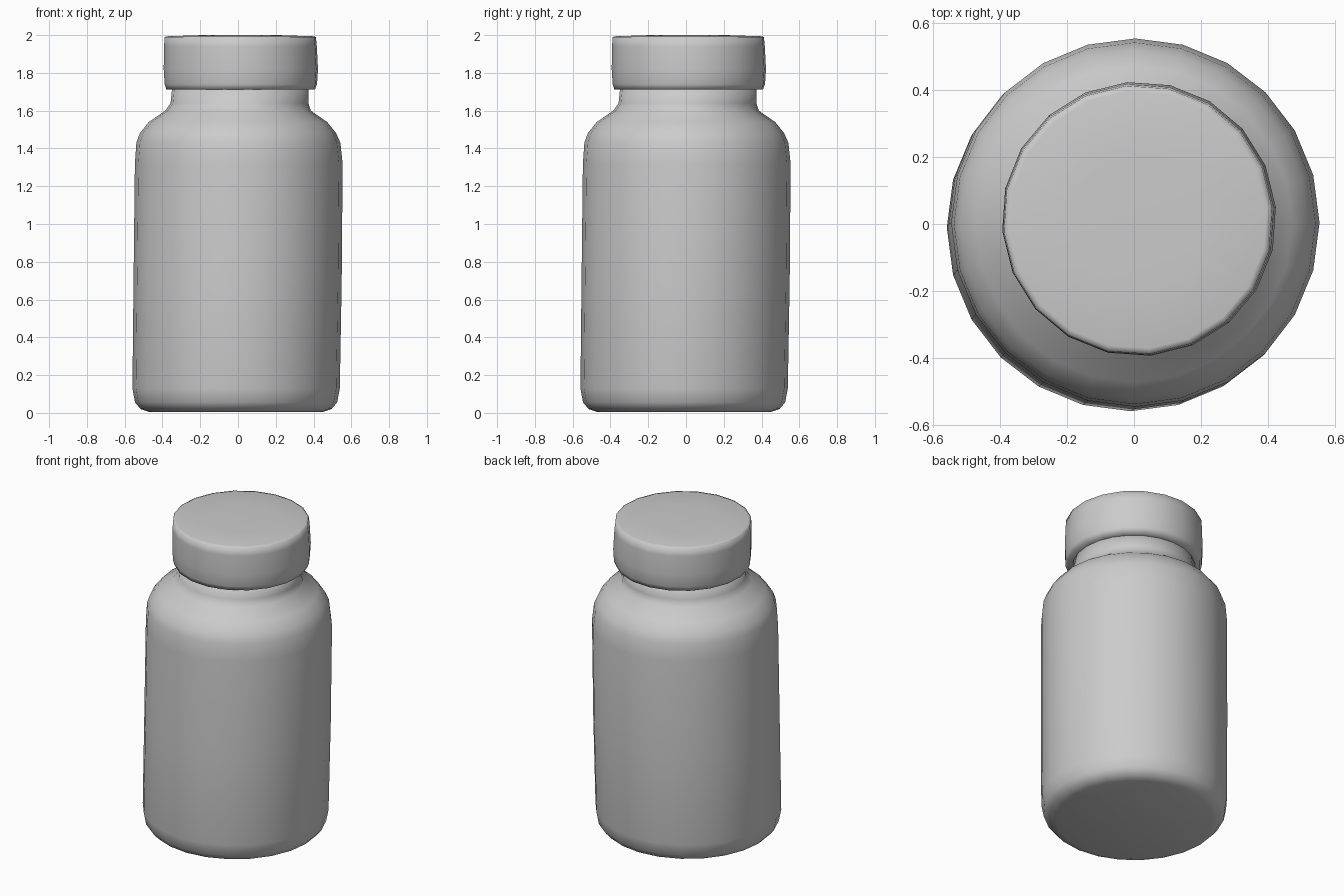
import bpy, bmesh, math

if "Cube" in bpy.data.objects:
    bpy.data.objects.remove(bpy.data.objects["Cube"])

grey = bpy.data.materials.new("light grey")
grey.diffuse_color = (0.6, 0.6, 0.6, 1)
grey.use_nodes = True
grey.node_tree.nodes["Principled BSDF"].inputs["Base Color"].default_value = grey.diffuse_color


def lathe(name, profile, sides, turn=0.0):
    """Stack of closed rings; each profile point is (radius, z, centre offset)."""
    bm = bmesh.new()
    rings = []
    for r, z, off in profile:
        ring = []
        for i in range(sides):
            a = 2 * math.pi * i / sides + turn
            ring.append(bm.verts.new((off + r * math.cos(a), off + r * math.sin(a), z)))
        rings.append(ring)
    for lo, hi in zip(rings, rings[1:]):
        for i in range(sides):
            j = (i + 1) % sides
            bm.faces.new((lo[i], lo[j], hi[j], hi[i]))
    bm.faces.new(rings[0][::-1])
    bm.faces.new(rings[-1])
    for f in bm.faces:
        f.smooth = True
    mesh = bpy.data.meshes.new(name)
    bm.to_mesh(mesh)
    bm.free()
    mesh.materials.append(grey)
    obj = bpy.data.objects.new(name, mesh)
    bpy.context.collection.objects.link(obj)
    return obj


# Bottle: rounded base, slightly leaning wall, soft shoulder and neck
lathe("bottle_body", [
    (0.46, 0.005, -0.01), (0.505, 0.02, -0.01), (0.535, 0.055, -0.01),
    (0.549, 0.13, -0.01), (0.551, 0.70, -0.002), (0.55, 1.32, 0.004),
    (0.54, 1.43, 0.002), (0.52, 1.48, 0.0), (0.472, 1.54, 0.0),
    (0.385, 1.60, 0.0), (0.365, 1.64, 0.008), (0.36, 1.73, 0.012),
], 24)

# Screw cap: slightly off centre, flat lid
lathe("cap", [
    (0.34, 1.712, 0.014), (0.395, 1.712, 0.014), (0.405, 1.74, 0.015),
    (0.41, 1.82, 0.015), (0.406, 1.94, 0.013), (0.402, 1.99, 0.012),
    (0.385, 1.994, 0.012), (0.2, 2.0, 0.012),
], 20, math.radians(5))
